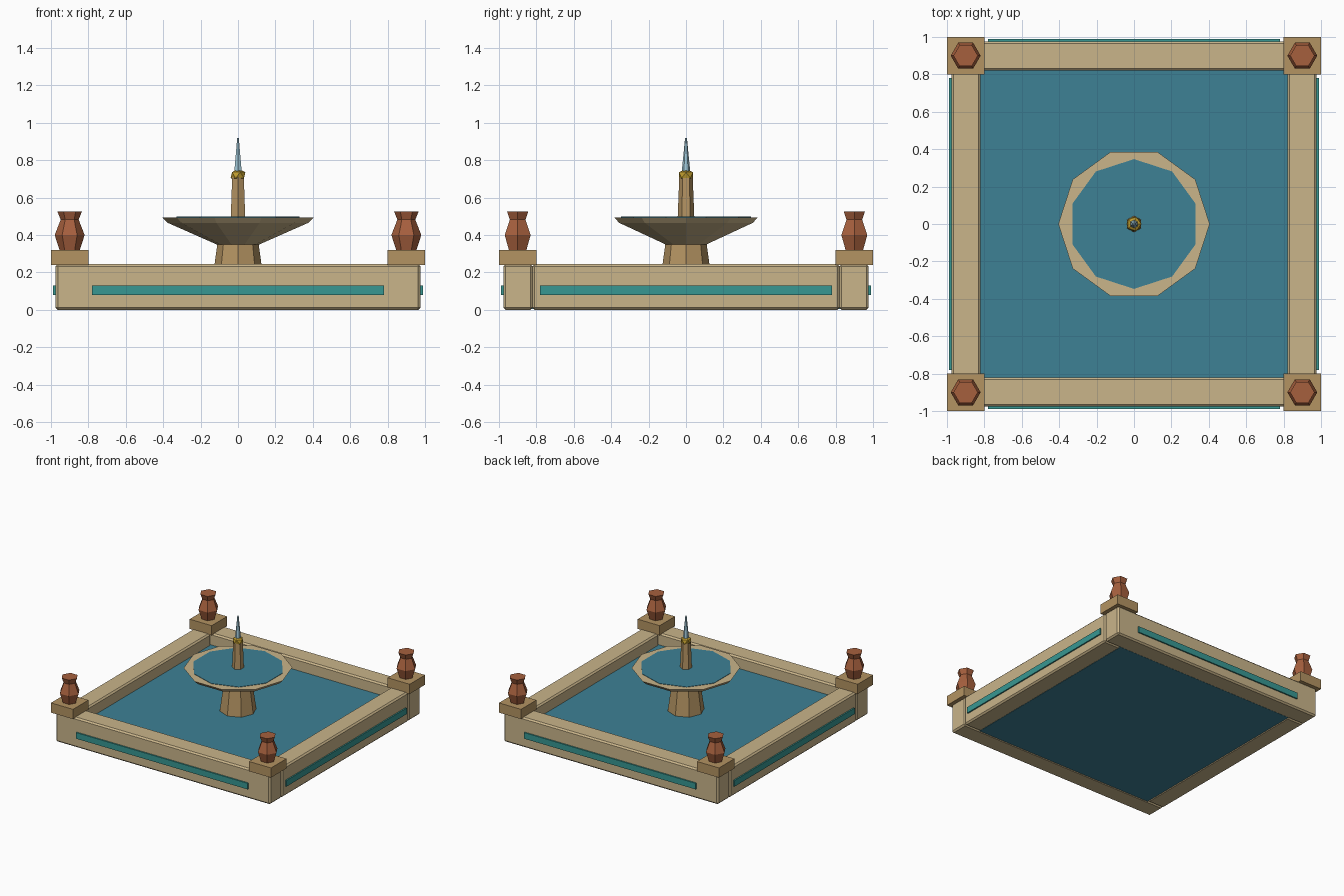
import bpy, bmesh, math
from mathutils import Matrix

if "Cube" in bpy.data.objects:
    bpy.data.objects.remove(bpy.data.objects["Cube"])


def material(name, r, g, b):
    # colours are given as 0-255 display values
    m = bpy.data.materials.new(name)
    m.diffuse_color = [(c / 255) ** 2.2 for c in (r, g, b)] + [1]
    m.use_nodes = True
    m.node_tree.nodes["Principled BSDF"].inputs["Base Color"].default_value = m.diffuse_color
    return m


STONE = material("pale_stone", 200, 179, 137)
DARK_STONE = material("tan_stone", 178, 146, 98)
TERRACOTTA = material("terracotta", 165, 96, 64)
WATER = material("water", 64, 128, 148)
TILE = material("teal_tile", 58, 150, 145)
GOLD = material("gold", 190, 155, 50)
JET = material("jet_water", 160, 200, 216)


def finish(name, bm, mat):
    bmesh.ops.recalc_face_normals(bm, faces=bm.faces)
    mesh = bpy.data.meshes.new(name)
    bm.to_mesh(mesh)
    bm.free()
    mesh.materials.append(mat)
    ob = bpy.data.objects.new(name, mesh)
    bpy.context.collection.objects.link(ob)
    return ob


def box(name, x, y, z, mat, bevel=0):
    """Box from (min, max) ranges on each axis."""
    bm = bmesh.new()
    bmesh.ops.create_cube(bm, size=1)
    for v in bm.verts:
        v.co = [lo + (hi - lo) * (c + 0.5) for c, (lo, hi) in zip(v.co, (x, y, z))]
    ob = finish(name, bm, mat)
    if bevel:
        mod = ob.modifiers.new("edge_bevel", "BEVEL")
        mod.width, mod.segments = bevel, 1
    return ob


def lathe(name, profile, sides, mat, at=(0, 0), turn=0):
    """Faceted turned shape from (radius, height) points, first vertex at angle turn."""
    bm = bmesh.new()
    rings = []
    for r, z in profile:
        angles = [turn + math.tau * i / sides for i in range(sides)]
        rings.append([bm.verts.new((at[0] + r * math.cos(a), at[1] + r * math.sin(a), z))
                      for a in angles])
    for low, high in zip(rings, rings[1:]):
        for i in range(sides):
            j = (i + 1) % sides
            bm.faces.new((low[i], low[j], high[j], high[i]))
    bm.faces.new(rings[0][::-1])
    bm.faces.new(rings[-1])
    return finish(name, bm, mat)


def span(sign, a, b):
    return tuple(sorted((sign * a, sign * b)))


# basin walls and their inlaid tile strips
for s, long_name, side_name in ((-1, "front", "left"), (1, "back", "right")):
    box(long_name + "_wall", (-0.975, 0.975), span(s, 0.82, 0.977), (0, 0.245), STONE, 0.012)
    box(side_name + "_wall", span(s, 0.82, 0.977), (-0.822, 0.822), (0, 0.245), STONE, 0.012)
    box(long_name + "_tile_strip", (-0.78, 0.78), span(s, 0.96, 0.988), (0.08, 0.13), TILE)
    box(side_name + "_tile_strip", span(s, 0.96, 0.988), (-0.78, 0.78), (0.08, 0.13), TILE)

# pool water
box("pool_water", (-0.825, 0.825), (-0.825, 0.825), (0.004, 0.15), WATER)

# corner caps with urn finials
for sx in (-1, 1):
    for sy in (-1, 1):
        box("corner_cap", span(sx, 0.8, 1), span(sy, 0.8, 1), (0.24, 0.32), DARK_STONE)
        lathe("corner_urn", [(0.054, 0.32), (0.08, 0.4), (0.048, 0.482), (0.065, 0.525)],
              6, TERRACOTTA, (sx * 0.9, sy * 0.9))

# central pedestal, bowl and bowl water
lathe("pedestal", [(0.141, 0.13), (0.11, 0.355)], 8, DARK_STONE)
lathe("bowl", [(0.115, 0.35), (0.375, 0.465), (0.405, 0.495)], 10, STONE)
lathe("bowl_water", [(0.347, 0.48), (0.347, 0.498)], 10, WATER, turn=math.pi / 2)

# column, gold knob and water jet
lathe("column", [(0.045, 0.48), (0.036, 0.71)], 6, DARK_STONE, turn=math.pi / 2)
knob = bmesh.new()
bmesh.ops.create_icosphere(knob, subdivisions=1, radius=0.044,
                           matrix=Matrix.Translation((0, 0, 0.72)) @ Matrix.Diagonal((1, 1, 0.8, 1)))
finish("gold_knob", knob, GOLD)
lathe("water_jet", [(0.023, 0.735), (0.005, 0.92)], 6, JET, turn=math.pi / 2)
